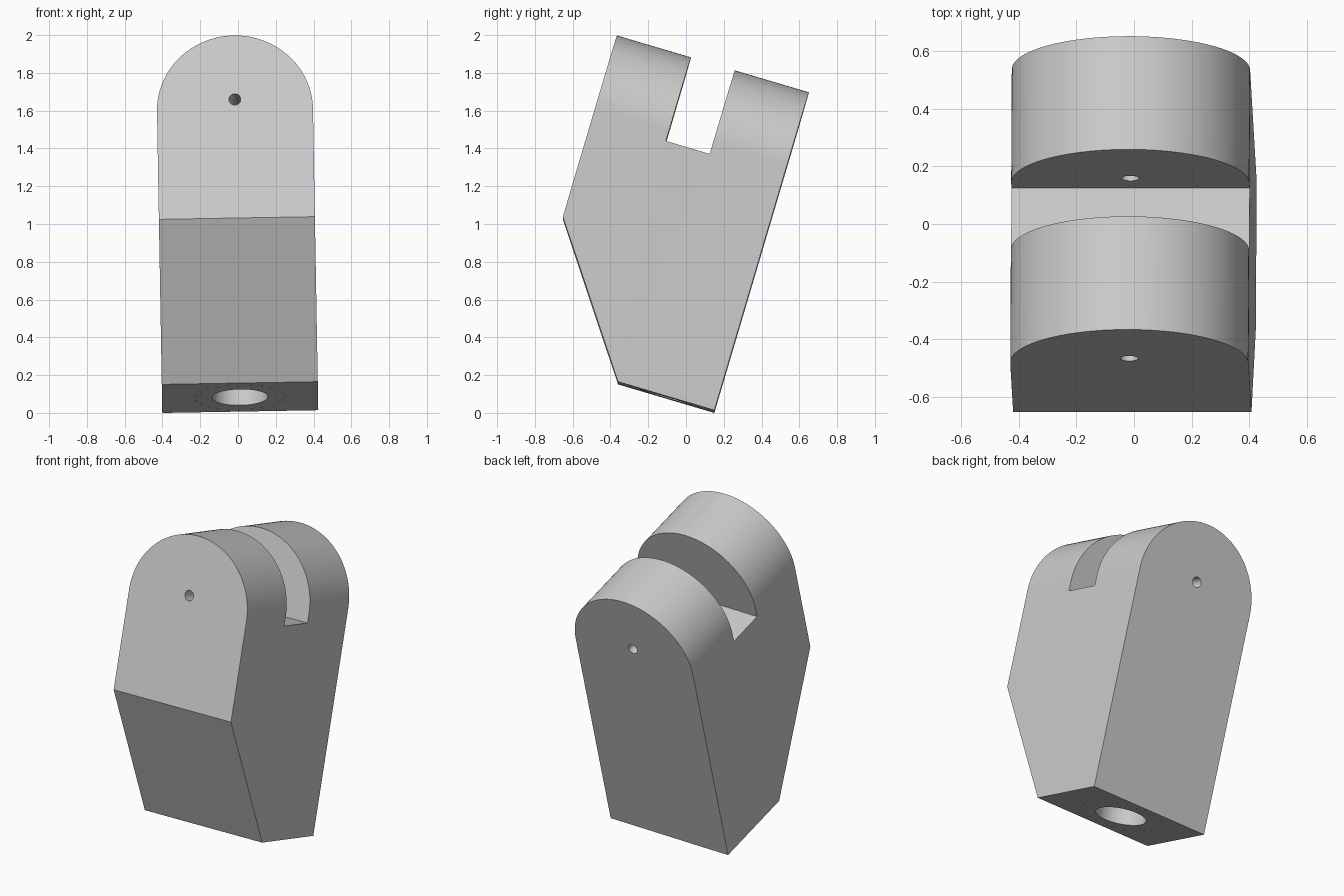
import bpy, bmesh, math
from mathutils import Matrix, Vector

cube = bpy.data.objects.get("Cube")
if cube:
    bpy.data.objects.remove(cube, do_unlink=True)

HALF = 0.413      # half width, also radius of the rounded top
TOP = 1.763
DEPTH = 1.06
PIN_Z = 1.41

grey = bpy.data.materials.new("plain grey")
grey.use_nodes = True
colour = (0.6, 0.6, 0.6, 1)
grey.diffuse_color = colour
grey.node_tree.nodes["Principled BSDF"].inputs["Base Color"].default_value = colour


def make_object(name, bm):
    bmesh.ops.recalc_face_normals(bm, faces=bm.faces)
    mesh = bpy.data.meshes.new(name)
    bm.to_mesh(mesh)
    bm.free()
    mesh.materials.append(grey)
    obj = bpy.data.objects.new(name, mesh)
    bpy.context.collection.objects.link(obj)
    return obj


def prism(name, points, sweep):
    bm = bmesh.new()
    face = bm.faces.new([bm.verts.new(p) for p in points])
    moved = bmesh.ops.extrude_face_region(bm, geom=[face])["geom"]
    verts = [v for v in moved if isinstance(v, bmesh.types.BMVert)]
    bmesh.ops.translate(bm, verts=verts, vec=sweep)
    return make_object(name, bm)


def add_cylinder(bm, centre, radius, length, sides, turn=Matrix()):
    bmesh.ops.create_cone(bm, cap_ends=True, segments=sides, radius1=radius,
                          radius2=radius, depth=length,
                          matrix=Matrix.Translation(centre) @ turn)


def combine(body, cutter, operation):
    cutter.hide_render = True
    mod = body.modifiers.new("cut", "BOOLEAN")
    mod.operation = operation
    mod.solver = "EXACT"
    mod.object = cutter
    bpy.context.view_layer.objects.active = body
    bpy.ops.object.modifier_apply(modifier=mod.name)
    bpy.data.objects.remove(cutter, do_unlink=True)


# Side profile with slanted lower front and the slot between the two lugs
side = [(0, 0), (0, 2), (-0.409, 2), (-0.409, 1.294), (-0.651, 1.294),
        (-0.651, 2), (-DEPTH, 2), (-DEPTH, 0.755), (-0.532, 0)]
body = prism("clevis_body", [(-0.6, y, z) for y, z in side], (1.2, 0, 0))

# Round-topped front outline
arc = [math.pi * i / 64 for i in range(65)]
outline = [(-HALF, -0.3), (HALF, -0.3)]
outline += [(HALF * math.cos(a), TOP - HALF + HALF * math.sin(a)) for a in arc]
arch = prism("arch_outline", [(x, -1.5, z) for x, z in outline], (0, 2, 0))
combine(body, arch, "INTERSECT")

# Pin hole through both lugs
bm = bmesh.new()
add_cylinder(bm, (0, -DEPTH / 2, PIN_Z), 0.031, 1.5, 32, Matrix.Rotation(math.pi / 2, 4, "X"))
combine(body, make_object("pin_hole", bm), "DIFFERENCE")

# Base bore and its ring of tiny holes
bm = bmesh.new()
base = Vector((0, -0.266, 0))
add_cylinder(bm, base, 0.148, 1.0, 64)
for i in range(24):
    a = math.tau * i / 24
    add_cylinder(bm, base + 0.237 * Vector((math.cos(a), math.sin(a), 0)), 0.007, 0.2, 12)
combine(body, make_object("base_holes", bm), "DIFFERENCE")

# Smooth curved walls, then lean the part back
bpy.ops.object.select_all(action="DESELECT")
body.select_set(True)
bpy.context.view_layer.objects.active = body
bpy.ops.object.shade_smooth_by_angle(angle=math.radians(30))
body.rotation_euler = (math.radians(-16.5), math.radians(-1), 0)
body.location = (0.012, 0.15, 0.007)
